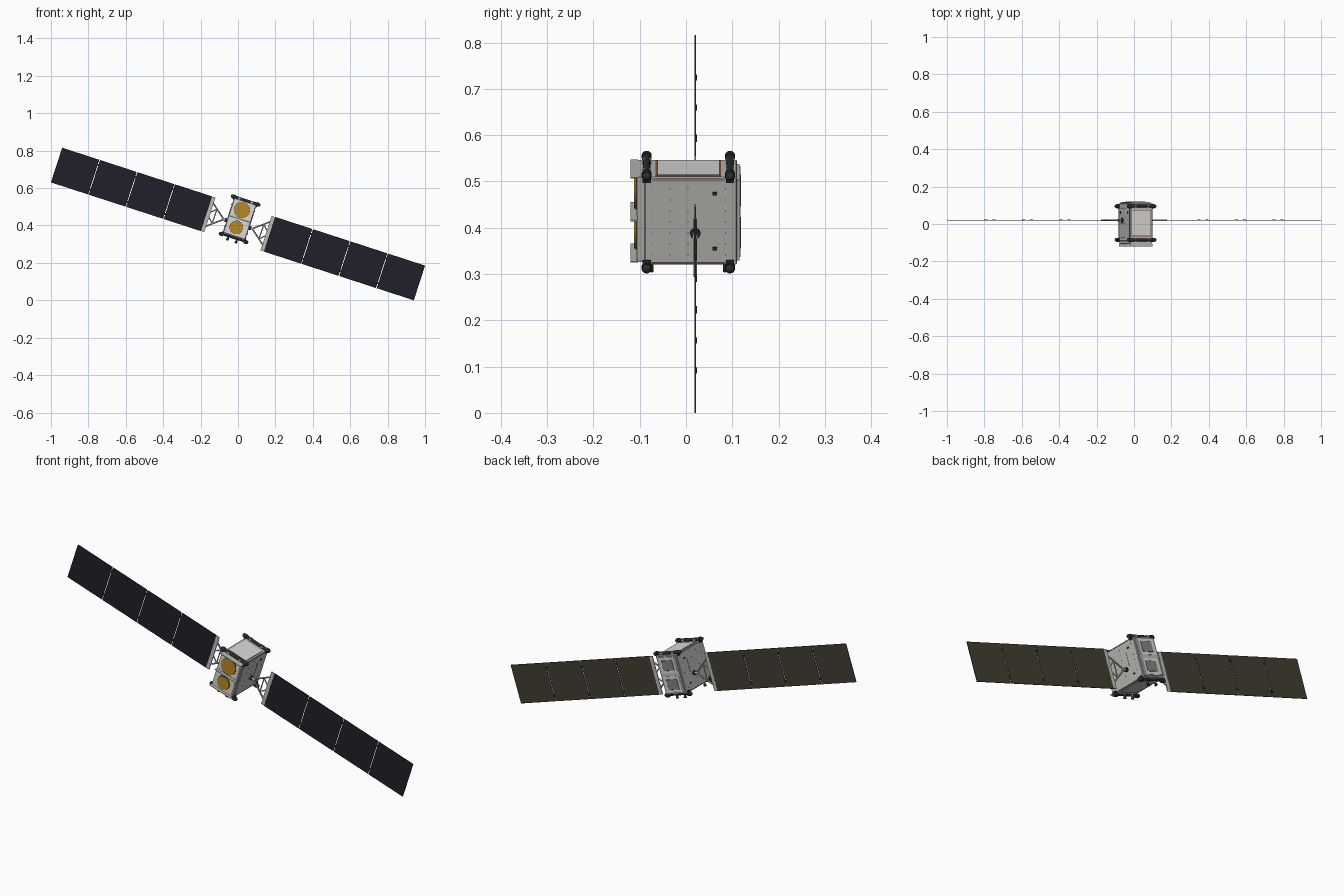
import bpy, bmesh, math
from mathutils import Matrix, Vector

if "Cube" in bpy.data.objects:
    bpy.data.objects.remove(bpy.data.objects["Cube"])

# The craft is built upright, then the whole of it is tilted about y
TILT = Matrix.Translation((0, 0, 0.408)) @ Matrix.Rotation(math.radians(18), 4, 'Y')


def material(name, r, g, b):
    m = bpy.data.materials.new(name)
    m.use_nodes = True
    m.diffuse_color = (r, g, b, 1)
    bsdf = m.node_tree.nodes["Principled BSDF"]
    bsdf.inputs["Base Color"].default_value = (r, g, b, 1)
    bsdf.inputs["Roughness"].default_value = 0.6
    return m


GREY = material("body grey", 0.50, 0.50, 0.48)
PALE = material("pale panel", 0.70, 0.70, 0.69)
BLACK = material("black fittings", 0.022, 0.025, 0.027)
GOLD = material("gold foil", 0.50, 0.25, 0.02)
CELLS = material("solar cells", 0.014, 0.014, 0.024)
BACKING = material("panel backing", 0.055, 0.048, 0.032)
RADIATOR = material("radiator grey", 0.22, 0.24, 0.22)
TRIM = material("copper trim", 0.22, 0.09, 0.05)


class Part:
    """Collects shapes of one named part, each shape in its own colour."""

    def __init__(self, name, *mats):
        self.name, self.mats, self.bm = name, mats, bmesh.new()

    def colour(self, verts, slot):
        for f in {f for v in verts for f in v.link_faces}:
            f.material_index = slot

    def box(self, lo, hi, slot=0, bevel=0):
        lo, hi = Vector(lo), Vector(hi)
        mat = Matrix.Translation((lo + hi) / 2) @ Matrix.Diagonal((*(hi - lo), 1))
        verts = bmesh.ops.create_cube(self.bm, size=1, matrix=mat)["verts"]
        self.colour(verts, slot)
        if bevel:
            edges = list({e for v in verts for e in v.link_edges})
            bmesh.ops.bevel(self.bm, geom=edges, offset=bevel, segments=1, affect='EDGES')

    def rod(self, a, b, r1, r2=None, slot=0, sides=16):
        a, b = Vector(a), Vector(b)
        mat = Matrix.Translation((a + b) / 2) @ (b - a).to_track_quat('Z', 'Y').to_matrix().to_4x4()
        verts = bmesh.ops.create_cone(self.bm, cap_ends=True, segments=sides, radius1=r1,
                                      radius2=r1 if r2 is None else r2,
                                      depth=(b - a).length, matrix=mat)["verts"]
        self.colour(verts, slot)

    def ball(self, centre, r, slot=0):
        verts = bmesh.ops.create_uvsphere(self.bm, u_segments=14, v_segments=8, radius=r,
                                          matrix=Matrix.Translation(centre))["verts"]
        self.colour(verts, slot)

    def finish(self, smooth=False):
        mesh = bpy.data.meshes.new(self.name)
        self.bm.to_mesh(mesh)
        self.bm.free()
        for m in self.mats:
            mesh.materials.append(m)
        ob = bpy.data.objects.new(self.name, mesh)
        bpy.context.collection.objects.link(ob)
        ob.matrix_world = TILT
        if smooth:
            bpy.ops.object.select_all(action='DESELECT')
            ob.select_set(True)
            bpy.context.view_layer.objects.active = ob
            bpy.ops.object.shade_smooth_by_angle(angle=math.radians(40))
        return ob


BOT, TOP, HALF = -0.072, 0.126, 0.063
RODS_Y = (-0.085, 0.095)

# Main body with its front and back plates
body = Part("body", GREY)
body.box((-HALF, -0.09, BOT), (HALF, 0.11, TOP), bevel=0.002)
body.box((-HALF + 0.002, -0.105, BOT + 0.006), (HALF - 0.002, -0.09, TOP))
body.box((-HALF + 0.006, 0.11, BOT + 0.008), (HALF - 0.006, 0.116, TOP - 0.008))
body.finish()

# Front shelves over, between and under the dishes
shelves = Part("front_shelves", GREY)
for v in (-0.066, 0.028, 0.125):
    shelves.box((-HALF, -0.12, v - 0.0015), (HALF, -0.104, v + 0.0015))
shelves.finish()

# Gold dishes, each in a thin dark ring on a pale plate
dishes = Part("front_dishes", GOLD, BLACK, PALE)
for v, r in ((0.078, 0.042), (-0.02, 0.035)):
    dishes.box((-0.055, -0.107, v - 0.043), (0.055, -0.104, v + 0.043), slot=2)
    dishes.rod((-0.003, -0.104, v), (-0.003, -0.109, v), r + 0.0015, slot=1, sides=40)
    dishes.rod((-0.003, -0.104, v), (-0.003, -0.112, v), r, sides=40)
dishes.finish(True)

# Rear radiators in pale frames
rear = Part("rear_radiators", RADIATOR, PALE)
for v in (0.076, -0.02):
    rear.box((-0.047, 0.115, v - 0.04), (0.047, 0.1175, v + 0.04), slot=1)
    rear.box((-0.033, 0.116, v - 0.026), (0.033, 0.119, v + 0.026), bevel=0.001)
rear.finish()

# Top and bottom decks with copper edging
decks = Part("decks", PALE, TRIM, GREY)
decks.box((-0.055, -0.066, TOP), (0.055, 0.076, TOP + 0.001), slot=1)
decks.box((-0.052, -0.062, TOP), (0.052, 0.072, TOP + 0.003))
decks.box((-0.05, -0.062, BOT - 0.003), (0.05, 0.072, BOT), slot=2)
decks.finish()

# Side details: copper edge lines, rivets, seam and brackets
sides = Part("side_details", BLACK, TRIM, PALE)
for s in (-1, 1):
    x = s * HALF

    def plate(y0, y1, v0, v1, slot=0, t=0.001):
        sides.box((min(x, x + s * t), y0, v0), (max(x, x + s * t), y1, v1), slot)

    plate(-0.075, 0.085, TOP - 0.006, TOP - 0.004, 1)
    plate(-0.075, 0.085, BOT + 0.003, BOT + 0.0045, 1)
    plate(0.043, 0.0436, 0.01, 0.075)
    for y in (-0.074, -0.035, 0.004, 0.085):
        for i in range(7):
            v = BOT + 0.022 + i * 0.025
            plate(y - 0.001, y + 0.001, v - 0.001, v + 0.001)
    for v in (0.09, -0.035):
        plate(0.057, 0.067, v - 0.003, v + 0.003, t=0.004)
    for y in RODS_Y:
        for v in (TOP - 0.006, BOT + 0.006):
            plate(y - 0.009, y + 0.009, v - 0.005, v + 0.005, t=0.004)
sides.finish()

# Black thruster bars along the top and bottom edges with rounded ends
bars = Part("thruster_bars", BLACK, GREY)
for y in RODS_Y:
    for v, r in ((TOP + 0.006, 0.008), (BOT - 0.006, 0.005)):
        bars.rod((-0.07, y, v), (0.07, y, v), r)
        for s in (-1, 1):
            bars.rod((s * 0.058, y, v), (s * 0.072, y, v), 0.011)
            bars.ball((s * 0.073, y, v), 0.010)
    # saddles that carry the top bars
    for s in (-1, 1):
        bars.box((s * 0.035 - 0.006, y - 0.009, TOP - 0.003), (s * 0.035 + 0.006, y + 0.009, TOP + 0.012), 1)
bars.finish(True)

# Splayed nozzles under the body
nozzles = Part("nozzles", BLACK, GREY)
for x in (-0.028, 0.02):
    for y, dy in ((-0.07, -0.004), (0.08, 0.004)):
        nozzles.rod((x, y, BOT), (x, y + dy, BOT - 0.014), 0.004, slot=1)
        nozzles.rod((x, y + dy, BOT - 0.012), (x, y + 2 * dy, BOT - 0.028), 0.004, 0.008)
nozzles.finish(True)

# Solar wings, one per side
Y, INNER, OUTER, WIDE, GAP = 0.02, 0.177, 1.02, 0.0975, 0.002
STEP = (OUTER - INNER) / 4
for side, s in (("left", 1), ("right", -1)):
    def span(x0, x1):
        return min(s * x0, s * x1), max(s * x0, s * x1)

    # four panels with dark cells in front and olive backing behind
    wing = Part(side + "_solar_wing", BACKING, CELLS)
    for i in range(4):
        a, b = span(INNER + i * STEP + (GAP if i else 0), INNER + (i + 1) * STEP - (GAP if i < 3 else 0))
        wing.box((a, Y - 0.0015, -WIDE), (b, Y + 0.0015, WIDE))
    wing.bm.normal_update()
    for f in wing.bm.faces:
        if f.normal.y < -0.5:
            f.material_index = 1
    wing.finish()

    # hinges bridging the panel gaps
    hinges = Part(side + "_wing_hinges", BLACK)
    for i in range(1, 4):
        for v in (-0.07, 0.07):
            a, b = span(INNER + i * STEP - 0.006, INNER + i * STEP + 0.006)
            hinges.box((a, Y + 0.001, v - 0.005), (b, Y + 0.004, v + 0.005))
    hinges.finish()

    # triangular yoke with root strip, crossbar and hub
    yoke = Part(side + "_yoke", GREY, BLACK)
    a, b = span(0.158, INNER)
    yoke.box((a, Y - 0.002, -WIDE + 0.001), (b, Y + 0.002, WIDE - 0.001))
    for e in (-1, 1):
        yoke.rod((s * 0.085, Y, e * 0.004), (s * 0.162, Y, e * 0.066), 0.004, sides=8)
        yoke.rod((s * 0.132, Y, e * 0.040), (s * 0.162, Y, e * 0.012), 0.003, sides=8)
    yoke.rod((s * 0.132, Y, -0.04), (s * 0.132, Y, 0.04), 0.003, sides=8)
    yoke.rod((s * 0.06, Y, 0), (s * 0.092, Y, 0), 0.006)
    yoke.rod((s * 0.06, Y, 0), (s * 0.072, Y, 0), 0.011, slot=1)
    yoke.finish(True)
